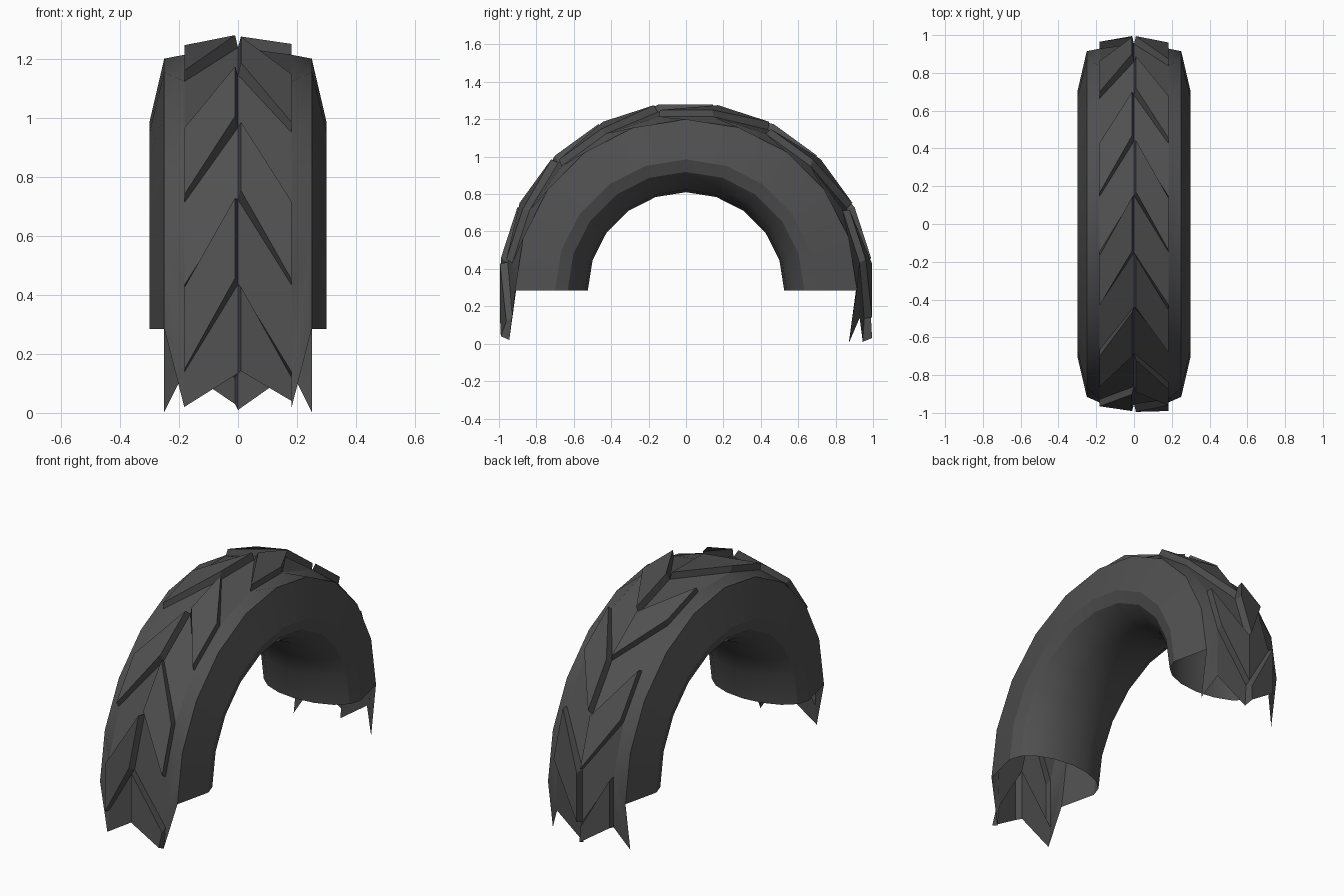
import bpy, bmesh
from math import sin, cos, pi, radians
from mathutils import Vector

cube = bpy.data.objects.get("Cube")
if cube:
    bpy.data.objects.remove(cube, do_unlink=True)

AXLE = 0.285      # height of the arc centre
STEP = 18         # degrees per segment
HALF = STEP / 2

rubber = bpy.data.materials.new("dark rubber")
rubber.use_nodes = True
rubber.diffuse_color = (0.08, 0.08, 0.08, 1)
bsdf = rubber.node_tree.nodes["Principled BSDF"]
bsdf.inputs["Base Color"].default_value = rubber.diffuse_color
bsdf.inputs["Roughness"].default_value = 0.9


def polar(x, r, deg):
    """Point on the arc, with 0 degrees at the front and 180 at the back."""
    a = radians(deg)
    return Vector((x, -r * cos(a), AXLE + r * sin(a)))


def finish(name, bm):
    bmesh.ops.remove_doubles(bm, verts=bm.verts, dist=0.0005)
    bmesh.ops.recalc_face_normals(bm, faces=bm.faces)
    mesh = bpy.data.meshes.new(name)
    bm.to_mesh(mesh)
    bm.free()
    mesh.materials.append(rubber)
    obj = bpy.data.objects.new(name, mesh)
    bpy.context.collection.objects.link(obj)
    bpy.ops.object.select_all(action='DESELECT')
    bpy.context.view_layer.objects.active = obj
    obj.select_set(True)
    bpy.ops.object.shade_smooth_by_angle(angle=radians(30))


def face(bm, *points):
    bm.faces.new([bm.verts.new(p) for p in points])


# Side walls and rounded inner surface, swept along the half circle
bm = bmesh.new()
profile = [(-0.25, 0.915)]
profile += [(-0.3 * cos(pi * i / 8), 0.7 - 0.175 * sin(pi * i / 8)) for i in range(9)]
profile += [(0.25, 0.915)]
for i in range(10):
    for (x0, r0), (x1, r1) in zip(profile, profile[1:]):
        face(bm, polar(x0, r0, STEP * i), polar(x1, r1, STEP * i),
             polar(x1, r1, STEP * (i + 1)), polar(x0, r0, STEP * (i + 1)))
finish("tyre_casing", bm)


# Tread columns: crown along the middle, edge beside the shoulder
def crown(side, k, raised=False, shift=0):
    x = side * 0.01 if raised else 0
    if k == 12:      # pointed tail at the back
        return Vector((x, 0.995, 0.03)) if raised else Vector((x, 0.945, 0.01))
    return polar(x, 1.005 if raised else 0.965, STEP * k - HALF + shift)


def edge(side, k, raised=False, shift=0):
    x = side * 0.182
    if k == -1:      # pointed tips at the front
        return Vector((x, -0.99, 0.04)) if raised else Vector((x, -0.945, 0.02))
    return polar(x, 0.975 if raised else 0.94, STEP * k - HALF + shift)


# Chevron tread: low and raised panels alternate along each side
bm = bmesh.new()
for side in (-1, 1):
    for row in range(12):
        low = [crown(side, row), crown(side, row + 1),
               edge(side, row), edge(side, row - 1)]
        if (row % 2 == 0) != (side == 1):
            face(bm, *low)
            continue
        top = [crown(side, row, True, 0.8), crown(side, row + 1, True, -0.8),
               edge(side, row, True, -0.8), edge(side, row - 1, True, 0.8)]
        face(bm, *top)
        for i in range(4):
            open_end = (row == 0 and i == 3) or (row == 11 and i == 1)
            if not open_end:
                j = (i + 1) % 4
                face(bm, low[i], low[j], top[j], top[i])
finish("chevron_tread", bm)

# Sloping shoulders between the tread and the side walls
bm = bmesh.new()
for side in (-1, 1):
    rim = [polar(side * 0.25, 0.915, STEP * i) for i in range(12)]
    face(bm, edge(side, -1), edge(side, 0), rim[0])
    for i in range(11):
        face(bm, edge(side, i), edge(side, i + 1), rim[i + 1], rim[i])
finish("tread_shoulders", bm)
